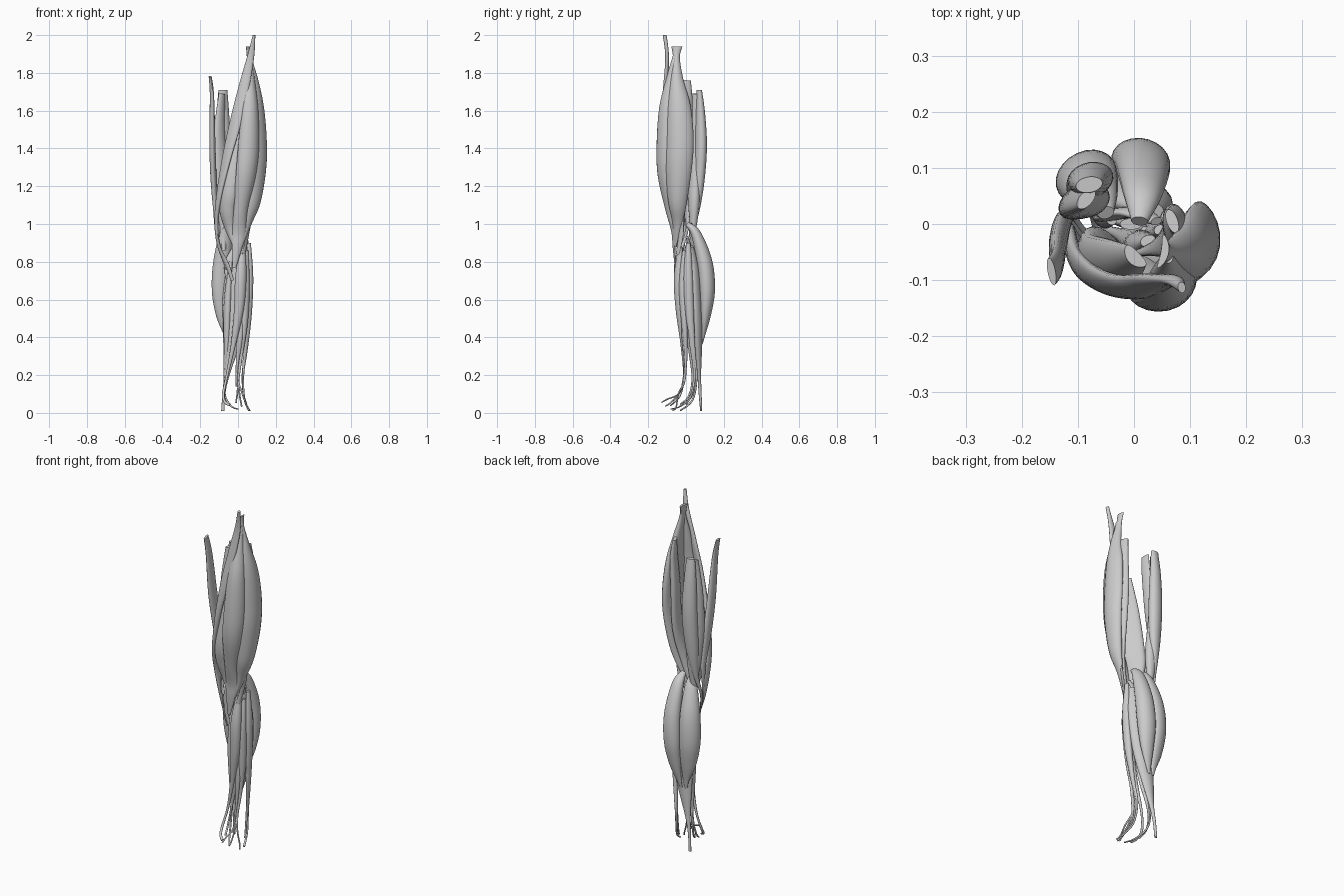
import bpy, bmesh, math
from mathutils import Vector

SIDES, STEPS = 22, 6


def spline(rows):
    """Catmull-Rom through rows of (x, y, z, half_width, half_depth, angle)."""
    out = []
    p = [rows[0]] + list(rows) + [rows[-1]]
    for i in range(1, len(p) - 2):
        for s in range(STEPS):
            t = s / STEPS
            out.append([0.5 * (2 * b + (c - a) * t + (2 * a - 5 * b + 4 * c - d) * t * t
                        + (3 * b - a - 3 * c + d) * t ** 3)
                        for a, b, c, d in zip(p[i - 1], p[i], p[i + 1], p[i + 2])])
    out.append(list(rows[-1]))
    return out


def muscle(name, rows, bend=0.0):
    """Loft an elliptical (optionally crescent) section along the path.
    Angle 0 faces front, 90 faces +x, 180 faces back, -90 faces -x."""
    st = spline(rows)
    pos = [Vector(s[:3]) for s in st]
    bm = bmesh.new()
    rings = []
    for i, s in enumerate(st):
        t = (pos[min(i + 1, len(st) - 1)] - pos[max(i - 1, 0)]).normalized()
        g = math.radians(s[5])
        u = Vector((math.cos(g), math.sin(g), 0))
        u = (u - t * u.dot(t)).normalized()
        v = t.cross(u)
        a, b = max(s[3], .002), max(s[4], .002)
        ring = []
        for k in range(SIDES):
            w = 2 * math.pi * k / SIDES
            c = math.cos(w)
            ring.append(bm.verts.new(pos[i] + u * a * c + v * (b * math.sin(w) - bend * a * c * c)))
        rings.append(ring)
    for r, q in zip(rings, rings[1:]):
        for k in range(SIDES):
            n = (k + 1) % SIDES
            bm.faces.new((r[k], r[n], q[n], q[k])).smooth = True
    bm.faces.new(rings[0])
    bm.faces.new(rings[-1])
    bmesh.ops.recalc_face_normals(bm, faces=bm.faces)
    me = bpy.data.meshes.new(name)
    bm.to_mesh(me)
    bm.free()
    bpy.context.collection.objects.link(bpy.data.objects.new(name, me))


# Front of thigh
muscle("outer_thigh", [
    (.055, -.05, 1.94, .03, .007, 80), (.06, -.052, 1.88, .019, .012, 80),
    (.083, -.052, 1.76, .038, .024, 75), (.104, -.045, 1.62, .068, .032, 75),
    (.117, -.04, 1.45, .078, .034, 75), (.114, -.045, 1.3, .074, .034, 72),
    (.088, -.05, 1.12, .054, .03, 65), (.052, -.05, 1.0, .03, .015, 50),
    (.015, -.06, .88, .01, .006, 30)], .25)
muscle("deep_thigh", [
    (.068, .005, 1.76, .022, .01, 110), (.078, .0, 1.65, .036, .018, 105),
    (.075, -.01, 1.48, .045, .022, 105), (.07, -.02, 1.25, .04, .02, 90),
    (.04, -.04, 1.05, .02, .012, 50), (.01, -.05, .93, .012, .006, 20)])
muscle("front_thigh", [
    (.06, -.06, 1.89, .01, .01, 20), (.062, -.085, 1.75, .032, .024, 25),
    (.065, -.11, 1.6, .048, .032, 25), (.058, -.12, 1.4, .058, .034, 20),
    (.042, -.118, 1.25, .054, .03, 15), (.015, -.09, 1.08, .038, .02, 5),
    (.004, -.068, .96, .036, .01, 0), (-.005, -.064, .88, .028, .007, 0),
    (-.02, -.055, .77, .01, .005, 0)], .15)
muscle("inner_thigh", [
    (.0, -.06, 1.58, .025, .012, -45), (-.03, -.07, 1.4, .048, .025, -45),
    (-.055, -.074, 1.2, .06, .032, -48), (-.063, -.056, 1.08, .052, .033, -55),
    (-.046, -.045, .98, .034, .022, -50), (-.015, -.056, .88, .01, .007, -20)], .2)

# Long strap crossing the thigh and the slender inner strap
muscle("strap_muscle", [
    (.085, -.113, 2.0, .007, .01, 10), (.068, -.1, 1.89, .018, .01, 0),
    (.03, -.105, 1.72, .03, .014, -20), (-.01, -.112, 1.55, .035, .015, -30),
    (-.06, -.1, 1.35, .033, .015, -50), (-.1, -.068, 1.15, .03, .014, -75),
    (-.114, -.025, 1.0, .026, .011, -90), (-.1, -.025, .88, .018, .007, -70),
    (-.055, -.052, .78, .014, .005, -45), (-.03, -.055, .7, .01, .003, -30)])
muscle("slender_inner_strap", [
    (-.147, -.085, 1.78, .025, .007, -80), (-.138, -.07, 1.68, .028, .011, -85),
    (-.136, -.04, 1.45, .034, .016, -90), (-.13, -.008, 1.25, .03, .016, -95),
    (-.12, .012, 1.08, .017, .012, -95), (-.112, .0, .95, .009, .007, -90),
    (-.08, -.035, .83, .008, .005, -60), (-.04, -.052, .73, .008, .003, -40)])

# Back of thigh
muscle("back_thigh_inner", [
    (-.08, .07, 1.71, .024, .014, 190), (-.08, .076, 1.58, .034, .025, 195),
    (-.078, .079, 1.4, .042, .031, 195), (-.085, .066, 1.2, .036, .027, 200),
    (-.096, .048, 1.03, .015, .013, 215), (-.106, .01, .9, .007, .007, 260),
    (-.06, -.042, .76, .007, .004, 310)])
muscle("back_thigh_deep", [
    (-.085, .045, 1.69, .022, .012, 230), (-.098, .044, 1.5, .036, .02, 225),
    (-.095, .042, 1.3, .044, .028, 215), (-.082, .042, 1.12, .04, .03, 200),
    (-.077, .038, .98, .021, .017, 190), (-.075, .025, .86, .01, .008, 190)])

# Calf
muscle("calf_inner_head", [
    (-.05, .02, 1.0, .015, .012, 190), (-.064, .046, .94, .036, .026, 200),
    (-.08, .076, .8, .054, .042, 210), (-.086, .086, .65, .056, .043, 210),
    (-.076, .086, .52, .042, .028, 200), (-.06, .085, .42, .018, .01, 185),
    (-.058, .08, .37, .008, .005, 180)])
muscle("calf_outer_head", [
    (.01, .005, 1.0, .015, .012, 175), (.015, .052, .95, .034, .026, 170),
    (.016, .098, .8, .048, .041, 170), (.01, .112, .65, .051, .041, 170),
    (.0, .105, .52, .038, .027, 170), (-.02, .092, .41, .016, .009, 175),
    (-.03, .085, .37, .008, .005, 180)])
muscle("deep_calf_and_heel_tendon", [
    (.03, .025, .88, .025, .015, 170), (.005, .048, .75, .065, .028, 175),
    (-.01, .055, .6, .072, .032, 180), (-.02, .06, .47, .06, .03, 180),
    (-.04, .066, .33, .038, .019, 180), (-.06, .07, .2, .015, .01, 180),
    (-.075, .075, .1, .008, .008, 180), (-.08, .08, .01, .009, .005, 180)], .12)
muscle("knee_back_muscle", [
    (.04, .005, .93, .012, .007, 180), (.0, .02, .87, .028, .01, 180),
    (-.045, .015, .78, .028, .01, 190), (-.05, .01, .68, .008, .004, 190)])
muscle("knee_side_band", [
    (.085, -.035, 1.1, .012, .004, 75), (.055, -.025, .96, .014, .005, 70),
    (.03, -.045, .84, .012, .004, 45)])

# Shin
muscle("shin_muscle", [
    (.025, -.03, .88, .014, .01, 20), (.015, -.038, .72, .03, .026, 10),
    (.005, -.032, .55, .026, .023, 5), (-.025, -.018, .36, .013, .011, 0),
    (-.058, -.01, .2, .007, .006, 0), (-.078, -.03, .1, .007, .006, 0),
    (-.07, -.06, .06, .007, .005, 0), (-.045, -.08, .04, .008, .004, 0)])
muscle("outer_shin_muscle", [
    (.058, .012, .9, .012, .01, 90), (.062, .012, .72, .024, .019, 90),
    (.056, .02, .52, .022, .017, 90), (.042, .04, .33, .01, .009, 90),
    (.025, .055, .19, .006, .006, 90), (.035, .035, .07, .005, .005, 60),
    (.06, -.03, .012, .006, .004, 20)])
muscle("outer_shin_short", [
    (.045, .025, .55, .01, .008, 90), (.045, .03, .4, .016, .012, 90),
    (.028, .045, .22, .008, .006, 90), (.03, .03, .1, .005, .005, 60),
    (.045, .0, .045, .005, .004, 20)])
muscle("toe_lifter", [
    (.045, -.01, .86, .01, .008, 40), (.042, -.018, .68, .021, .018, 40),
    (.034, -.008, .48, .019, .017, 30), (.016, .0, .3, .009, .008, 10),
    (.0, -.01, .17, .006, .006, 0)])
muscle("big_toe_lifter", [
    (.02, -.012, .6, .008, .008, 0), (.012, -.01, .42, .016, .014, 0),
    (-.005, -.005, .25, .007, .007, 0), (-.008, -.02, .14, .005, .005, 0)])

# Foot tendons
for i, (x, y, z) in enumerate([(-.01, -.13, .055), (.02, -.11, .035), (.06, -.07, .012)]):
    muscle("toe_tendon_%d" % (i + 1), [
        (.008, .0, .26, .005, .005, 0), (.002, -.008, .17, .005, .005, 0),
        (x * .4, -.04, .1, .0045, .004, 0), (x * .8, y * .75, z + .018, .004, .004, 0),
        (x, y, z, .005, .003, 0)])
muscle("toe_curler", [
    (-.04, .01, .8, .012, .01, -80), (-.055, .02, .58, .028, .02, -80),
    (-.06, .03, .36, .02, .015, -80), (-.07, .045, .19, .006, .006, -60),
    (-.068, .03, .09, .005, .005, -30), (-.035, -.03, .035, .005, .004, 0),
    (.0, -.08, .02, .005, .003, 0)])
muscle("deep_shin_muscle", [
    (-.005, .0, .82, .02, .01, 0), (-.015, .01, .6, .032, .014, 0),
    (-.035, .02, .38, .026, .013, 0), (-.066, .035, .19, .007, .006, 0),
    (-.074, .015, .09, .005, .005, 0), (-.06, -.03, .045, .006, .004, 0)])
